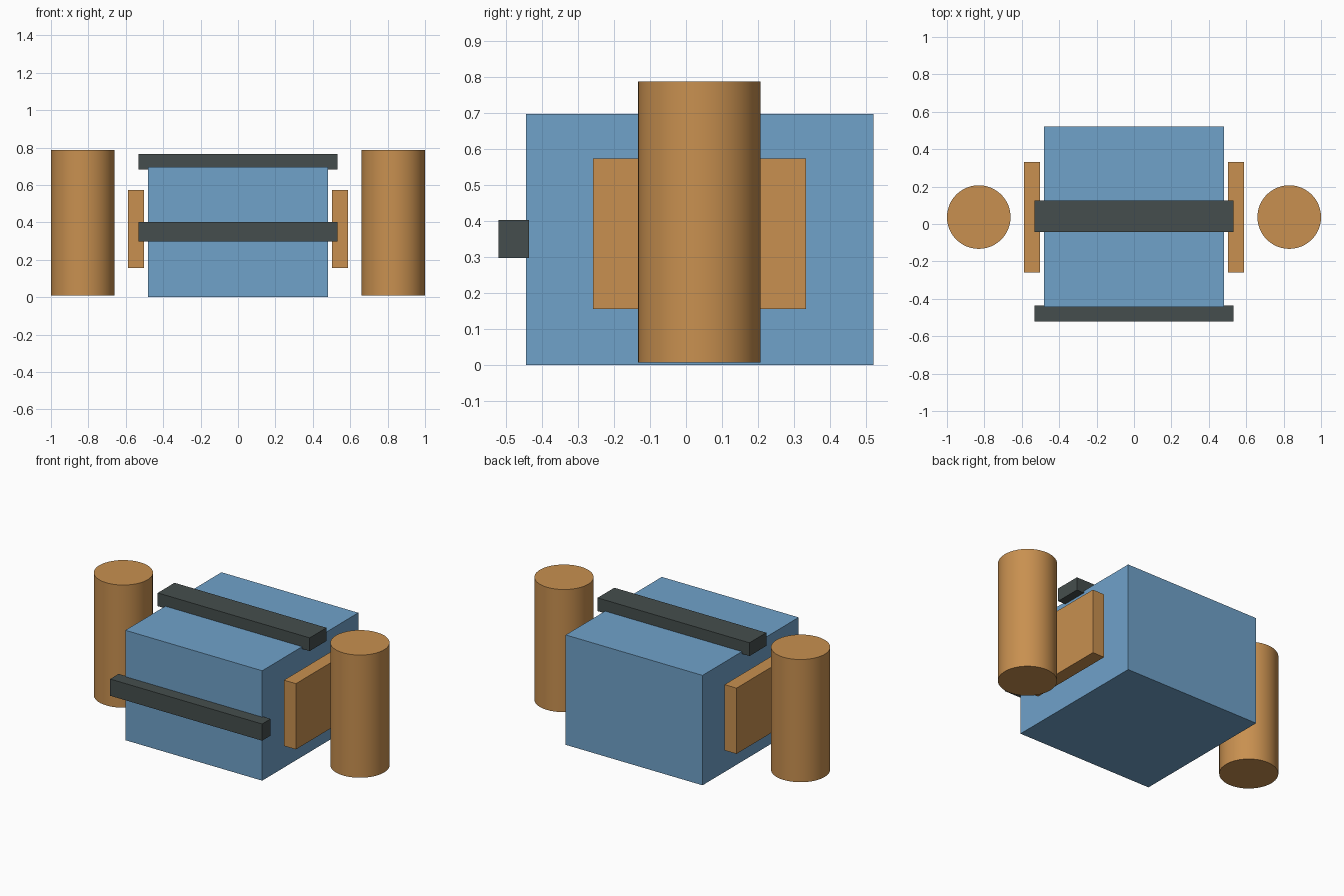
import bpy

cube = bpy.data.objects.get("Cube")
if cube:
    bpy.data.objects.remove(cube, do_unlink=True)


def material(name, rgb):
    mat = bpy.data.materials.new(name)
    mat.use_nodes = True
    color = (*rgb, 1)
    mat.diffuse_color = color
    mat.node_tree.nodes["Principled BSDF"].inputs["Base Color"].default_value = color
    return mat


blue = material("blue", (0.16, 0.36, 0.59))
tan = material("tan", (0.58, 0.28, 0.08))
charcoal = material("charcoal", (0.06, 0.076, 0.074))


def finish(name, mat):
    obj = bpy.context.object
    obj.name = obj.data.name = name
    obj.data.materials.append(mat)
    return obj


def box(name, mat, low, high):
    """Box spanning two opposite corners."""
    center = [(a + b) / 2 for a, b in zip(low, high)]
    bpy.ops.mesh.primitive_cube_add(size=1, location=center)
    obj = finish(name, mat)
    obj.scale = [b - a for a, b in zip(low, high)]
    bpy.ops.object.transform_apply(location=False, rotation=False, scale=True)
    return obj


# Main body
box("body", blue, (-0.48, -0.443, 0), (0.48, 0.52, 0.697))

# Straps across the top and the front
box("top_strap", charcoal, (-0.533, -0.043, 0.683), (0.533, 0.125, 0.767))
box("front_strap", charcoal, (-0.533, -0.52, 0.297), (0.533, -0.435, 0.403))

# Side pads and upright side cylinders
for side, s in (("left", 1), ("right", -1)):
    inner, outer = sorted((s * 0.503, s * 0.587))
    box(side + "_pad", tan, (inner, -0.258, 0.156), (outer, 0.332, 0.573))
    bpy.ops.mesh.primitive_cylinder_add(
        vertices=48, radius=0.17, depth=0.778, location=(s * 0.83, 0.037, 0.397))
    finish(side + "_cylinder", tan)
    bpy.ops.object.shade_smooth_by_angle()
